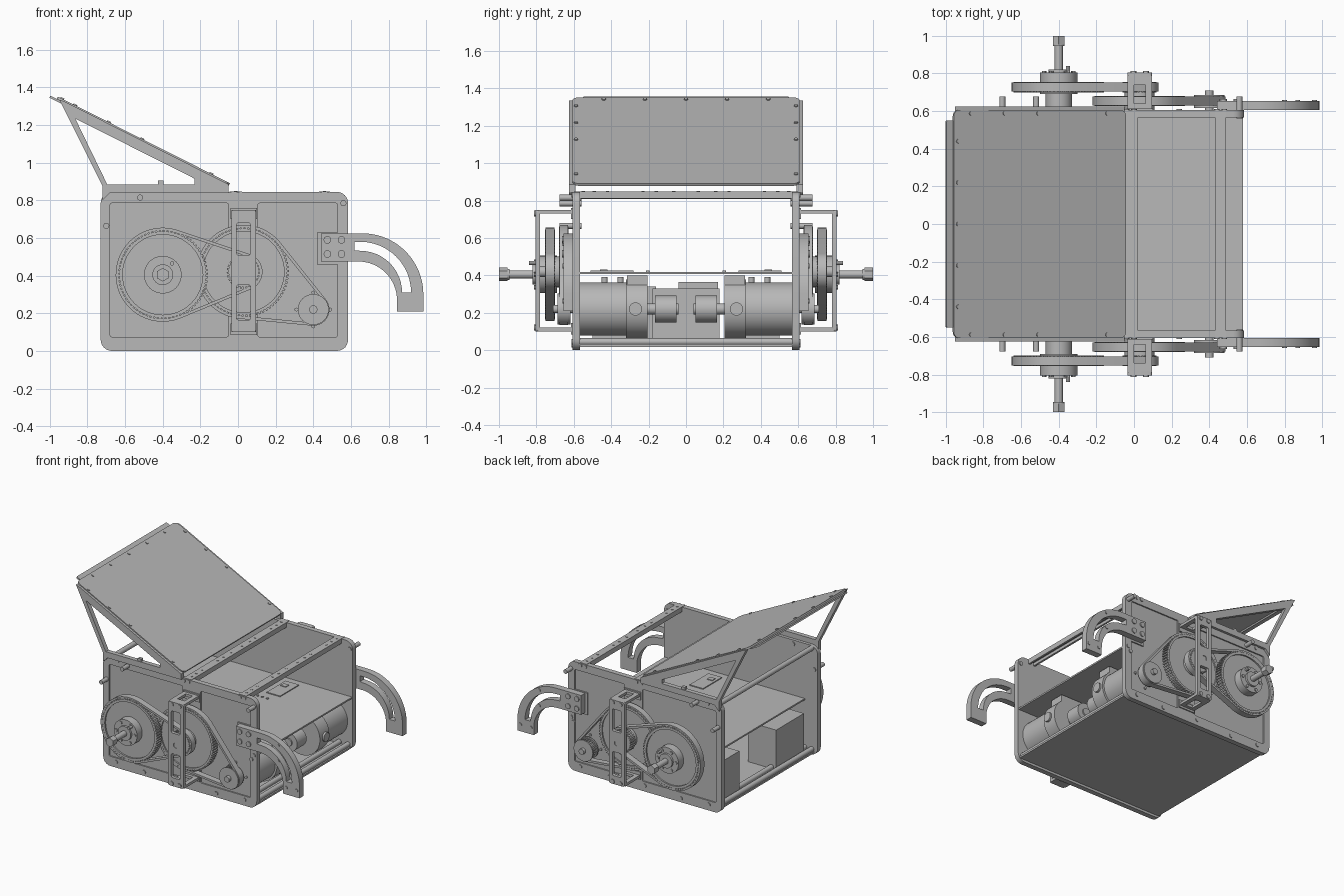
import bpy, bmesh
from math import pi, cos, sin, atan2, acos, hypot, radians
from mathutils import Matrix, Vector

old = bpy.data.objects.get("Cube")
if old:
    bpy.data.objects.remove(old)

metal = bpy.data.materials.new("brushed grey")
metal.use_nodes = True
GREY = (0.48, 0.48, 0.48, 1)
metal.diffuse_color = GREY
metal.node_tree.nodes["Principled BSDF"].inputs["Base Color"].default_value = GREY


# ---- 2D outlines ----
def arc(cx, cz, r, a0, a1, n=12):
    steps = [a0 + (a1 - a0) * i / n for i in range(n + 1)]
    return [(cx + r * cos(a), cz + r * sin(a)) for a in steps]


def ring(cx, cz, r, n=48):
    return arc(cx, cz, r, 0, 2 * pi, n)[:-1]


def rrect(x0, z0, x1, z1, r):
    corners = [(x1 - r, z1 - r), (x0 + r, z1 - r), (x0 + r, z0 + r), (x1 - r, z0 + r)]
    return [p for i, c in enumerate(corners)
            for p in arc(*c, r, i * pi / 2, (i + 1) * pi / 2, 6)]


def gear(cx, cz, r, teeth):
    pts = []
    for i in range(teeth):
        for f, d in ((0, 0), (0.5, 0), (0.5, 0.01), (1, 0.01)):
            a = 2 * pi * (i + f) / teeth
            pts.append((cx + (r - d) * cos(a), cz + (r - d) * sin(a)))
    return pts


def belt(c1, r1, c2, r2):
    dx, dz = c2[0] - c1[0], c2[1] - c1[1]
    t = atan2(dz, dx)
    a = acos((r1 - r2) / hypot(dx, dz))
    return arc(*c1, r1, t + a, t + 2 * pi - a, 40) + arc(*c2, r2, t - a, t + a, 24)


# ---- part builder ----
class Part:
    def __init__(self):
        self.bm = bmesh.new()

    def box(self, x0, x1, y0, y1, z0, z1):
        m = Matrix.Translation(((x0 + x1) / 2, (y0 + y1) / 2, (z0 + z1) / 2))
        bmesh.ops.create_cube(self.bm, size=1, matrix=m @ Matrix.Diagonal((x1 - x0, y1 - y0, z1 - z0, 1)))
        return self

    def rod(self, x, z, r, y0, y1, n=32):
        m = Matrix.Translation((x, (y0 + y1) / 2, z)) @ Matrix.Rotation(pi / 2, 4, 'X')
        return self.drum(m, r, y1 - y0, n)

    def drum(self, m, r, depth, n=16):
        bmesh.ops.create_cone(self.bm, cap_ends=True, segments=n, radius1=r, radius2=r, depth=depth, matrix=m)
        return self

    def sheet(self, outlines, depth, m):
        cu = bpy.data.curves.new("outline", 'CURVE')
        cu.dimensions, cu.fill_mode, cu.extrude = '2D', 'BOTH', depth / 2
        for pts in outlines:
            s = cu.splines.new('POLY')
            s.points.add(len(pts) - 1)
            for p, q in zip(s.points, pts):
                p.co = (q[0], q[1], 0, 1)
            s.use_cyclic_u = True
        ob = bpy.data.objects.new("outline", cu)
        bpy.context.collection.objects.link(ob)
        dg = bpy.context.evaluated_depsgraph_get()
        me = bpy.data.meshes.new_from_object(ob.evaluated_get(dg))
        me.transform(m)
        self.bm.from_mesh(me)
        bpy.data.objects.remove(ob)
        bpy.data.curves.remove(cu)
        bpy.data.meshes.remove(me)
        return self

    def plate(self, y0, y1, *outlines):
        m = Matrix.Translation((0, (y0 + y1) / 2, 0)) @ Matrix.Rotation(pi / 2, 4, 'X')
        return self.sheet(outlines, y1 - y0, m)

    def done(self, name, mirror=False):
        bmesh.ops.remove_doubles(self.bm, verts=self.bm.verts, dist=1e-5)
        bmesh.ops.recalc_face_normals(self.bm, faces=self.bm.faces)
        me = bpy.data.meshes.new(name)
        self.bm.to_mesh(me)
        self.bm.free()
        me.materials.clear()
        me.materials.append(metal)
        for f in me.polygons:
            f.material_index = 0
        ob = bpy.data.objects.new(name, me)
        bpy.context.collection.objects.link(ob)
        bpy.ops.object.select_all(action='DESELECT')
        ob.select_set(True)
        bpy.context.view_layer.objects.active = ob
        bpy.ops.object.shade_smooth_by_angle(angle=radians(30))
        if mirror:
            mod = ob.modifiers.new("both sides", 'MIRROR')
            mod.use_axis = (False, True, False)
        return ob


WHEEL, IDLER, MOTOR = (-0.4, 0.405), (0.03, 0.42), (0.4, 0.22)

# ---- side plates with shallow pockets, and the sloped lid frames ----
outline = rrect(-0.73, 0, 0.585, 0.845, 0.06)
p = Part().plate(0.567, 0.596, outline)
p.plate(0.596, 0.606, outline, rrect(-0.68, 0.075, -0.05, 0.785, 0.01), rrect(0.105, 0.075, 0.53, 0.785, 0.01))
p.box(0.42, 0.53, 0.59, 0.606, 0.46, 0.63)
p.done("side_plate", True)

Part().plate(0.59, 0.625,
             [(-0.72, 0.8), (-0.72, 0.875), (-0.95, 1.335), (-0.92, 1.325), (-0.05, 0.885), (-0.05, 0.84), (-0.68, 0.84)],
             [(-0.865, 1.235), (-0.695, 0.885), (-0.23, 0.885), (-0.23, 0.915)]
             ).box(-0.425, -0.395, 0.595, 0.62, 0.88, 0.905).done("lid_frame", True)

# ---- sloped lid with screws and rear lip ----
tilt = Matrix.Translation((-0.503, 0, 1.115)) @ Matrix.Rotation(radians(26.7), 4, 'Y')
p = Part().sheet([rrect(-0.512, -0.607, 0.512, 0.607, 0.035)], 0.014, tilt)
p.sheet([rrect(-0.55, -0.55, -0.47, 0.55, 0.01)], 0.012, tilt @ Matrix.Translation((0, 0, -0.012)))
screws = [(x, y) for x in (-0.41, -0.21, -0.01, 0.4) for y in (-0.588, 0.588)]
screws += [(-0.487, y) for y in (-0.44, -0.22, 0, 0.22, 0.44)]
for x, y in screws:
    p.drum(tilt @ Matrix.Translation((x, y, 0.009)), 0.011, 0.008)
p.done("sloped_lid")

# ---- floor, deck and cross members ----
Part().box(-0.7, 0.57, -0.57, 0.57, 0.018, 0.032).done("floor")
p = Part().box(-0.62, 0.58, -0.57, 0.57, 0.407, 0.419)
for s in (-1, 1):
    p.box(0.05, 0.165, s * 0.395 - 0.115, s * 0.395 + 0.115, 0.415, 0.426)
    p.box(0.07, 0.115, s * 0.44 - 0.02, s * 0.44 + 0.02, 0.42, 0.431)
    for x in (0.025, 0.065, 0.11):
        p.drum(Matrix.Translation((x, s * 0.205, 0.42)), 0.01, 0.01)
p.done("deck")

p = Part()
for x0, x1 in ((-0.045, 0.02), (0.43, 0.49)):
    p.box(x0, x1, -0.6, 0.6, 0.832, 0.848)
    p.box(x0, x0 + 0.015, -0.57, 0.57, 0.81, 0.84).box(x1 - 0.015, x1, -0.57, 0.57, 0.81, 0.84)
    for y in (0.065, 0.16, 0.23, 0.42, 0.49, 0.55):
        for s in (-1, 1):
            p.drum(Matrix.Translation(((x0 + x1) / 2, s * y, 0.848)), 0.009, 0.006)
p.done("top_crossbars")

p = Part()
for x, z in ((0.545, 0.045), (0.47, 0.045), (-0.68, 0.045), (-0.62, 0.045), (-0.68, 0.826)):
    p.rod(x, z, 0.019, -0.57, 0.57, 20)
p.done("tie_rods")

# ---- plate bolts and standoffs ----
p = Part()
for x, z in ((-0.61, 0.825), (-0.04, 0.83), (0.0, 0.83), (0.44, 0.83), (0.48, 0.83), (0.56, 0.41),
             (0.54, 0.375), (-0.62, 0.045), (-0.38, 0.03), (-0.07, 0.045), (0.24, 0.03), (0.48, 0.045)):
    p.rod(x, z, 0.015, 0.6, 0.612, 16)
for x, z in ((-0.7, 0.665), (-0.52, 0.815), (0.56, 0.785)):
    p.rod(x, z, 0.016, 0.56, 0.677, 16)
p.done("bolts_and_standoffs", True)

# ---- drive wheel, hub and axle ----
p = Part().plate(0.7, 0.755, gear(*WHEEL, 0.24, 72), ring(*WHEEL, 0.213))
p.rod(*WHEEL, 0.22, 0.712, 0.743, 64)
p.rod(*WHEEL, 0.1, 0.69, 0.805).rod(*WHEEL, 0.1, 0.6, 0.625).rod(*WHEEL, 0.07, 0.62, 0.7)
p.rod(*WHEEL, 0.055, 0.8, 0.82)
for i in range(6):
    a = i * pi / 3
    p.rod(WHEEL[0] + 0.078 * cos(a), WHEEL[1] + 0.078 * sin(a), 0.012, 0.8, 0.812, 12)
p.rod(WHEEL[0] + 0.05, WHEEL[1] + 0.06, 0.011, 0.8, 0.84, 12)
p.done("drive_wheel", True)
p = Part().rod(*WHEEL, 0.022, 0.6, 0.99, 24).rod(*WHEEL, 0.036, 0.955, 1.0, 6)
p.rod(*WHEEL, 0.03, 0.945, 0.958, 24).done("axle", True)

# ---- idler pulleys, motor pulley and belts ----
p = Part().plate(0.627, 0.68, gear(*IDLER, 0.24, 72), ring(*IDLER, 0.215))
p.rod(*IDLER, 0.22, 0.637, 0.67, 64).rod(*IDLER, 0.08, 0.6, 0.7)
p.plate(0.7, 0.755, gear(*IDLER, 0.09, 28)).rod(*IDLER, 0.03, 0.69, 0.8)
p.done("idler_pulley", True)
p = Part().plate(0.627, 0.68, gear(*MOTOR, 0.075, 24))
p.rod(*MOTOR, 0.082, 0.617, 0.63).rod(*MOTOR, 0.082, 0.677, 0.686).rod(*MOTOR, 0.022, 0.56, 0.71, 20)
for i in range(4):
    a = i * pi / 2
    p.rod(MOTOR[0] + 0.09 * cos(a), MOTOR[1] + 0.09 * sin(a), 0.01, 0.59, 0.605, 12)
p.done("motor_pulley", True)
Part().plate(0.703, 0.752, belt(WHEEL, 0.25, IDLER, 0.1), belt(WHEEL, 0.234, IDLER, 0.084)).done("outer_belt", True)
Part().plate(0.63, 0.677, belt(IDLER, 0.25, MOTOR, 0.086), belt(IDLER, 0.234, MOTOR, 0.07)).done("inner_belt", True)

# ---- outrigger bracket over the idler ----
p = Part().plate(0.78, 0.805, rrect(-0.035, 0.1, 0.095, 0.75, 0.012), rrect(-0.008, 0.165, 0.067, 0.35, 0.01),
                 rrect(-0.008, 0.51, 0.067, 0.68, 0.01), ring(*IDLER, 0.02, 24))
for z0, z1 in ((0.73, 0.75), (0.1, 0.12)):
    p.box(-0.035, 0, 0.6, 0.79, z0, z1).box(0.06, 0.095, 0.6, 0.79, z0, z1)
    p.box(0, 0.06, 0.6, 0.64, z0, z1).box(0, 0.06, 0.74, 0.79, z0, z1)
for x in (-0.003, 0.063):
    for z in (0.12, 0.73):
        p.rod(x, z, 0.016, 0.8, 0.812, 16)
p.box(-0.04, 0.1, 0.6, 0.615, 0.7, 0.76).box(-0.04, 0.1, 0.6, 0.615, 0.085, 0.145)
p.done("outrigger_bracket", True)

# ---- curved bumper arms ----
body = [(0.44, 0.475), (0.44, 0.625)] + arc(0.66, 0.3, 0.325, pi / 2, 0, 20)
body += [(0.985, 0.21), (0.845, 0.21)] + arc(0.64, 0.27, 0.205, 0, pi / 2, 16)
slot = [(0.62, 0.535), (0.62, 0.58)] + arc(0.65, 0.31, 0.27, pi / 2, 0) + arc(0.65, 0.31, 0.222, 0, pi / 2)
p = Part().plate(0.605, 0.655, body, slot)
for x, z in ((0.475, 0.515), (0.55, 0.515), (0.475, 0.59), (0.55, 0.59)):
    p.rod(x, z, 0.02, 0.65, 0.663, 16)
for x, z in ((0.8, 0.57), (0.8, 0.45), (0.87, 0.262), (0.96, 0.262)):
    p.rod(x, z, 0.013, 0.65, 0.66, 16)
p.done("bumper_arm", True)

# ---- motors with gearboxes and encoders ----
p = Part().rod(*MOTOR, 0.142, 0.32, 0.567, 40)
p.rod(*MOTOR, 0.158, 0.205, 0.32, 40).box(0.31, 0.49, 0.205, 0.315, 0.3, 0.4)
p.rod(*MOTOR, 0.03, 0.04, 0.22, 20).rod(*MOTOR, 0.072, 0.05, 0.165, 32)
p.drum(Matrix.Translation((0.555, 0.27, 0.22)) @ Matrix.Rotation(pi / 2, 4, 'Y'), 0.035, 0.03, 24)
for y in (0.35, 0.435):
    p.drum(Matrix.Translation((0.4, y, 0.37)), 0.016, 0.04)
p.done("drive_motor", True)

# ---- battery and electronics boxes ----
Part().box(-0.1, 0.2, -0.18, 0.18, 0.03, 0.33).box(-0.05, 0.15, -0.04, 0.17, 0.33, 0.365).done("battery")
Part().box(-0.66, -0.42, -0.5, -0.16, 0.03, 0.34).done("controller_box")
Part().box(-0.66, -0.5, 0.29, 0.5, 0.03, 0.35).done("power_box")
